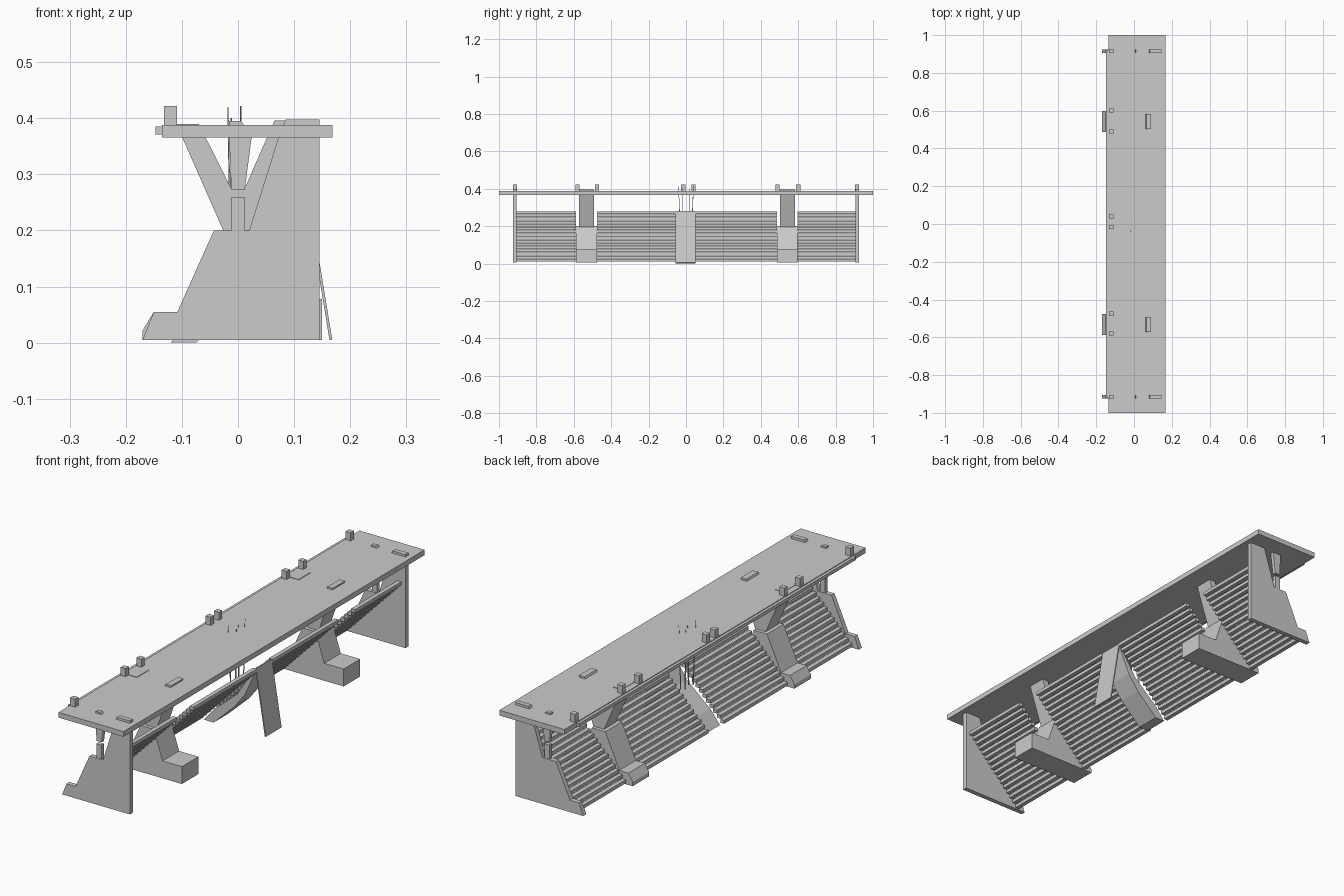
import bpy, bmesh, math
from mathutils import Vector

if "Cube" in bpy.data.objects:
    bpy.data.objects.remove(bpy.data.objects["Cube"])

grey = bpy.data.materials.new("plain grey")
grey.diffuse_color = (0.6, 0.6, 0.6, 1)
grey.use_nodes = True
grey.node_tree.nodes["Principled BSDF"].inputs["Base Color"].default_value = grey.diffuse_color


def finish(name, bm):
    bmesh.ops.recalc_face_normals(bm, faces=bm.faces)
    me = bpy.data.meshes.new(name)
    bm.to_mesh(me)
    bm.free()
    me.materials.append(grey)
    ob = bpy.data.objects.new(name, me)
    bpy.context.collection.objects.link(ob)
    return ob


def profile(name, pts, y0, y1):
    """Extrude an (x, z) outline from y0 to y1."""
    bm = bmesh.new()
    f = bm.faces.new([bm.verts.new((x, y0, z)) for x, z in pts])
    r = bmesh.ops.extrude_face_region(bm, geom=[f])
    vs = [v for v in r["geom"] if isinstance(v, bmesh.types.BMVert)]
    bmesh.ops.translate(bm, verts=vs, vec=(0, y1 - y0, 0))
    return finish(name, bm)


def box(name, x0, x1, y0, y1, z0, z1):
    return profile(name, [(x0, z0), (x1, z0), (x1, z1), (x0, z1)], y0, y1)


# table top and rear edge rail
box("table_top", -.135, .168, -1, 1, .366, .388)
box("rear_rail", -.147, -.135, -.92, .92, .371, .385)

# end panels with tenon, block and tapered peg
end = [(-.17, .005), (-.15, .055), (-.108, .055), (-.043, .2), (.02, .2),
       (.075, .375), (.085, .398), (.145, .398), (.145, .005)]
peg = [(-.012, .272), (.012, .272), (.025, .372), (.005, .395), (-.016, .395), (-.016, .372)]
for y in (-.915, .915):
    profile("end_panel", end, y - .01, y + .01)
    box("peg_block", -.012, .012, y - .008, y + .008, .2, .26)
    profile("tapered_peg", peg, y - .008, y + .008)

# inner supports: solid foot with two splayed arms
foot = [(-.17, .005), (-.17, .022), (-.15, .055), (-.108, .055), (-.043, .2),
        (.02, .2), (.06, .078), (.15, .078), (.15, .005)]
arms = [(-.022, .19), (-.11, .39), (-.07, .39), (-.012, .275), (.012, .275),
        (.065, .396), (.09, .396), (.02, .19)]
for y in (-.532, .542):
    profile("support_foot", foot, y - .055, y + .055)
    profile("support_arms", arms, y - .04, y + .04)

# small blocks along the rear edge
for y in (-.915, -.58, -.475, -.015, .04, .49, .6, .915):
    box("edge_block", -.132, -.109, y - .011, y + .011, .37, .422)

# stepped rack of slats, broken at the supports and the centre
N = 16
bays = [(-.905, -.587), (-.477, -.055), (.05, .487), (.597, .905)]
for a, b in bays:
    for i in range(N):
        x, z = -.13 + i * .0165, .01 + i * .017
        box("slat", x - .009, x + .009, a, b, z, z + .0145)

# centre plank and leaning prop
plank = [(-.12, 0), (-.075, .055), (.035, .15), (.12, .28), (.124, .275),
         (.07, .155), (.02, .09), (-.075, 0)]
profile("centre_plank", plank, -.055, .05)
profile("leaning_prop", [(.163, .005), (.168, .005), (.123, .28), (.118, .28)], -.055, .05)

# thin spikes through the middle of the top
for xb, yb, xt, yt, zt in [(-.012, -.03, -.018, -.04, .42), (.002, -.02, .005, -.017, .4),
                           (-.01, .02, -.012, .02, .4), (.004, .03, .005, .04, .422)]:
    a, b = Vector((xb, yb, .15)), Vector((xt, yt, zt))
    bm = bmesh.new()
    bmesh.ops.create_cone(bm, cap_ends=True, segments=4, radius1=.003, radius2=.001,
                          depth=(b - a).length)
    bm.transform((b - a).to_track_quat("Z", "Y").to_matrix().to_4x4())
    bmesh.ops.translate(bm, verts=bm.verts, vec=(a + b) / 2)
    finish("spike", bm)
